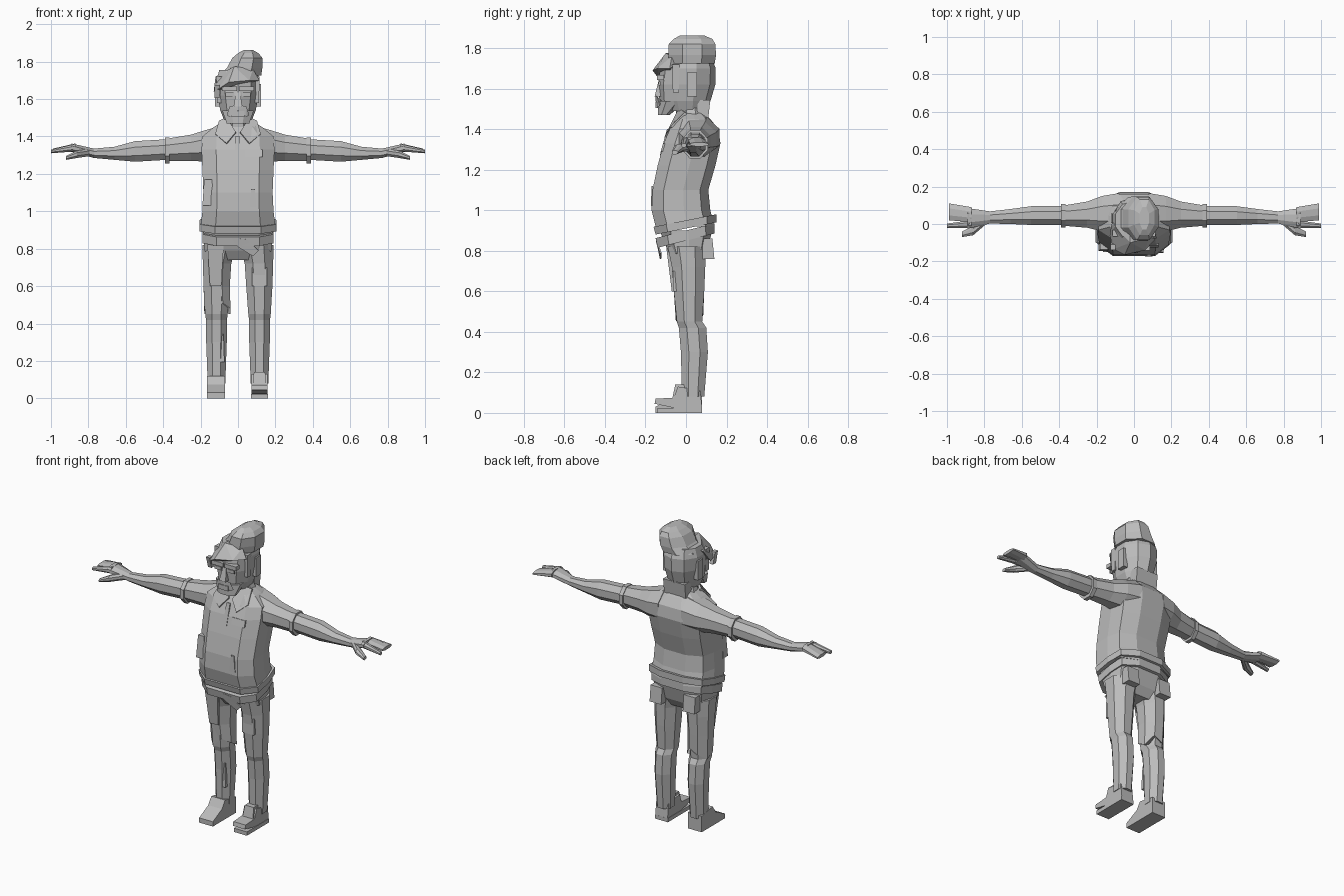
import bpy, bmesh, math

cube = bpy.data.objects.get("Cube")
if cube:
    bpy.data.objects.remove(cube, do_unlink=True)

grey = bpy.data.materials.new("plain grey")
grey.use_nodes = True
grey.diffuse_color = (.5, .5, .5, 1)
grey.node_tree.nodes["Principled BSDF"].inputs["Base Color"].default_value = grey.diffuse_color

SIDES = {"left": 1, "right": -1}


def polygon(count):
    """regular outline with flat front, reaching one unit to each side"""
    radius = 1 / math.cos(math.pi / count)
    angles = [(i + .5) * math.tau / count for i in range(count)]
    return [(radius * math.cos(a), radius * math.sin(a)) for a in angles]


eight, ten = polygon(8), polygon(10)
flank = [(.6, -1), (1, -.6), (1, .1), (.9, .7), (.4, 1)]
trunk = flank + [(-u, v) for u, v in reversed(flank)]


def ring(z, half, front, back, middle=0, tilt=0, jag=0, shape=eight):
    """level outline, optionally tilted towards the back or ragged"""
    points = []
    for i, (u, v) in enumerate(shape):
        y = (front + back) / 2 + v * (back - front) / 2
        points.append((middle + half * u, y, z + tilt * y + jag * (i % 3 - 1)))
    return points


def limb(x, y, z, depth, height):
    """upright outline across an arm"""
    return [(x, y + depth * u / 2, z + height * v / 2) for u, v in eight]


def finish(name, bm):
    bmesh.ops.recalc_face_normals(bm, faces=bm.faces)
    mesh = bpy.data.meshes.new(name)
    bm.to_mesh(mesh)
    bm.free()
    mesh.materials.append(grey)
    obj = bpy.data.objects.new(name, mesh)
    bpy.context.collection.objects.link(obj)
    return obj


def loft(name, *rings, side=1):
    bm = bmesh.new()
    loops = [[bm.verts.new((x * side, y, z)) for x, y, z in points] for points in rings]
    for low, high in zip(loops, loops[1:]):
        for i in range(len(low)):
            bm.faces.new((low[i - 1], low[i], high[i], high[i - 1]))
    bm.faces.new(loops[0])
    bm.faces.new(loops[-1])
    return finish(name, bm)


def block(name, centre, size, side=1, taper=1, lean=0):
    """box whose top is scaled by taper and moved back by lean"""
    bm = bmesh.new()
    bmesh.ops.create_cube(bm, size=1)
    for vert in bm.verts:
        top = vert.co.z > 0
        x, y, z = [c + s * k for c, s, k in zip(centre, size, vert.co)]
        if top:
            x = centre[0] + (x - centre[0]) * taper
            y = centre[1] + (y - centre[1]) * taper + lean
        vert.co = (x * side, y, z)
    return finish(name, bm)


def hull(name, points, side=1):
    bm = bmesh.new()
    for x, y, z in points:
        bm.verts.new((x * side, y, z))
    bmesh.ops.convex_hull(bm, input=bm.verts)
    return finish(name, bm)


def sheet(name, points, side=1, thick=.008):
    """thin plate through the given outline"""
    bm = bmesh.new()
    bm.faces.new([bm.verts.new((x * side, y, z)) for x, y, z in points])
    plate = finish(name, bm)
    solid = plate.modifiers.new("thickness", "SOLIDIFY")
    solid.thickness = thick
    solid.offset = 0


def prism(name, middle, width, profile, side=1):
    """profile of (y, z) points extruded across x"""
    edges = (middle - width / 2, middle + width / 2)
    return loft(name, *[[(x, y, z) for y, z in profile] for x in edges], side=side)


# shirt
loft("shirt",
     ring(z=.92, half=.2, front=-.15, back=.14, shape=trunk),
     ring(z=1, half=.19, front=-.17, back=.12, shape=trunk),
     ring(z=1.1, half=.185, front=-.165, back=.11, shape=trunk),
     ring(z=1.22, half=.19, front=-.14, back=.145, shape=trunk),
     ring(z=1.33, half=.195, front=-.11, back=.17, shape=trunk),
     ring(z=1.4, half=.19, front=-.08, back=.16, shape=trunk),
     ring(z=1.45, half=.13, front=-.05, back=.12, shape=trunk),
     ring(z=1.48, half=.08, front=-.03, back=.09, shape=trunk))
loft("shirt_hem",
     ring(z=.91, half=.205, front=-.15, back=.15, tilt=.2, shape=trunk),
     ring(z=.95, half=.205, front=-.16, back=.15, tilt=.2, shape=trunk))
loft("collar_back",
     ring(z=1.44, half=.1, front=-.04, back=.1, tilt=.15, shape=ten),
     ring(z=1.5, half=.075, front=-.04, back=.085, tilt=.15, shape=ten))
for name, side in SIDES.items():
    sheet(name + "_collar_flap", [(.01, -.07, 1.42), (.06, -.1, 1.36), (.12, -.07, 1.41),
                                  (.1, 0, 1.48), (.06, -.03, 1.5)], side, thick=.015)
sheet("button_placket", [(x, y, z) for y, z in ((-.09, 1.4), (-.125, 1.27)) for x in (-.015, .01)][::2]
      + [(.01, -.125, 1.27), (.01, -.09, 1.4)])
block("chest_pocket", centre=(.085, -.12, 1.31), size=(.09, .01, .04), lean=.012)
block("front_tear", centre=(.08, -.167, 1.07), size=(.04, .012, .1), taper=.5)
block("side_tear", centre=(-.16, -.12, 1.1), size=(.06, .05, .14), taper=.7)

# belt and hips
loft("belt",
     ring(z=.85, half=.19, front=-.14, back=.14, tilt=.25, shape=trunk),
     ring(z=.9, half=.19, front=-.15, back=.14, tilt=.25, shape=trunk))
loft("hips",
     ring(z=.74, half=.14, front=-.05, back=.07, shape=trunk),
     ring(z=.79, half=.18, front=-.085, back=.1, shape=trunk),
     ring(z=.9, half=.185, front=-.13, back=.13, shape=trunk))
sheet("belt_strap", [(-.05, -.145, .86), (.05, -.145, .85), (.11, -.125, .79), (.08, -.125, .76), (0, -.135, .81)])

# arms and hands
for name, side in SIDES.items():
    loft(name + "_sleeve",
         limb(x=.08, y=.06, z=1.36, depth=.21, height=.2),
         limb(x=.17, y=.055, z=1.35, depth=.19, height=.17),
         limb(x=.25, y=.05, z=1.34, depth=.14, height=.14),
         limb(x=.37, y=.045, z=1.33, depth=.11, height=.12), side=side)
    loft(name + "_cuff",
         limb(x=.365, y=.045, z=1.325, depth=.125, height=.14),
         limb(x=.39, y=.045, z=1.325, depth=.125, height=.14), side=side)
    loft(name + "_forearm",
         limb(x=.38, y=.045, z=1.33, depth=.1, height=.11),
         limb(x=.55, y=.045, z=1.32, depth=.1, height=.11),
         limb(x=.66, y=.04, z=1.31, depth=.08, height=.07),
         limb(x=.77, y=.035, z=1.31, depth=.065, height=.05),
         limb(x=.89, y=.03, z=1.34, depth=.11, height=.045), side=side)
    loft(name + "_fingers",
         limb(x=.87, y=.05, z=1.34, depth=.08, height=.045),
         limb(x=.99, y=.065, z=1.325, depth=.09, height=.02), side=side)
    loft(name + "_forefinger",
         limb(x=.87, y=0, z=1.34, depth=.04, height=.04),
         limb(x=1, y=-.01, z=1.32, depth=.025, height=.02), side=side)
    loft(name + "_thumb",
         limb(x=.79, y=.02, z=1.315, depth=.04, height=.04),
         limb(x=.86, y=-.035, z=1.305, depth=.05, height=.04),
         limb(x=.92, y=-.055, z=1.285, depth=.03, height=.02), side=side)

# legs, the right trouser torn off at the knee
thigh = [ring(z=.6, half=.07, middle=.114, front=-.06, back=.09),
         ring(z=.72, half=.076, middle=.112, front=-.07, back=.095),
         ring(z=.82, half=.09, middle=.1, front=-.09, back=.1)]
for name, side in SIDES.items():
    loft(name + "_leg",
         ring(z=.08, half=.047, middle=.115, front=-.02, back=.09),
         ring(z=.3, half=.055, middle=.115, front=-.025, back=.108),
         ring(z=.42, half=.056, middle=.115, front=-.035, back=.1),
         ring(z=.45, half=.06, middle=.115, front=-.045, back=.08),
         thigh[0], side=side)
    block(name + "_back_pocket", centre=(.115, .11, .81), size=(.08, .06, .1), side=side, lean=-.01)
loft("left_thigh", *thigh)
loft("right_torn_trouser", ring(z=.48, half=.07, middle=.11, front=-.05, back=.085, jag=.03), *thigh, side=-1)
block("torn_front_flap", centre=(-.12, -.05, .72), size=(.06, .04, .24), taper=1.5, lean=-.02)
block("knee_patch", centre=(.115, -.05, .65), size=(.08, .03, .1))
block("shin_tear", centre=(-.085, -.012, .27), size=(.025, .02, .15), taper=.6)

# shoes, the left one split at the toe
prism("right_shoe", middle=.117, width=.095, side=-1,
      profile=[(.08, 0), (-.15, 0), (-.15, .03), (-.06, .075), (-.03, .12), (.08, .1)])
block("left_sole", centre=(.115, -.03, .012), size=(.09, .22, .024))
prism("left_shoe", middle=.115, width=.085,
      profile=[(.08, .02), (-.06, .025), (-.155, .045), (-.15, .07), (-.06, .075), (-.04, .13), (.07, .11)])
block("shoe_tongue", centre=(.115, -.035, .1), size=(.075, .07, .08), taper=.8, lean=.01)

# neck and head
loft("neck",
     ring(z=1.4, half=.075, front=-.05, back=.085),
     ring(z=1.55, half=.07, front=-.05, back=.085))
loft("head",
     ring(z=1.49, half=.075, front=-.1, back=.1, shape=ten),
     ring(z=1.54, half=.095, front=-.125, back=.115, shape=ten),
     ring(z=1.62, half=.11, front=-.132, back=.138, shape=ten),
     ring(z=1.7, half=.115, front=-.12, back=.14, shape=ten),
     ring(z=1.755, half=.1, front=-.08, back=.12, shape=ten))
block("nape_hair", centre=(0, .08, 1.5), size=(.15, .06, .09), lean=.01)
block("nose", centre=(0, -.135, 1.6), size=(.045, .04, .08), taper=.5, lean=.01)
block("mouth", centre=(0, -.135, 1.52), size=(.07, .03, .03))
loft("beard",
     ring(z=1.47, half=.06, front=-.138, back=-.08),
     ring(z=1.54, half=.085, front=-.137, back=0))

# face features
for name, side in SIDES.items():
    hull(name + "_moustache", [(0, -.15, 1.57), (0, -.15, 1.54), (.045, -.142, 1.56),
                               (.06, -.13, 1.515), (.045, -.14, 1.505), (.03, -.12, 1.54)], side)
    block(name + "_eye", centre=(.045, -.13, 1.625), size=(.045, .009, .02), side=side)
    block(name + "_brow", centre=(.045, -.125, 1.655), size=(.08, .035, .025), side=side)
    block(name + "_ear", centre=(.108, .03, 1.62), size=(.03, .05, .12), side=side)
    block(name + "_sideburn", centre=(.1, -.05, 1.65), size=(.025, .03, .14), side=side, taper=1.2)

# swept hair
hull("swept_fringe", [(-.13, -.06, 1.64), (-.11, -.135, 1.65), (-.05, -.165, 1.69), (.06, -.14, 1.7),
                      (.115, -.08, 1.7), (-.12, 0, 1.72), (-.02, -.1, 1.775), (.08, -.07, 1.76), (-.03, .05, 1.77)])
block("fringe_lock", centre=(-.112, -.105, 1.64), size=(.025, .03, .07), lean=-.02)
loft("top_hair",
     ring(z=1.725, middle=.012, half=.112, front=-.085, back=.142),
     ring(z=1.765, middle=.035, half=.095, front=-.087, back=.148),
     ring(z=1.82, middle=.05, half=.08, front=-.085, back=.145),
     ring(z=1.845, middle=.055, half=.055, front=-.06, back=.13),
     ring(z=1.862, middle=.055, half=.025, front=-.03, back=.09))
